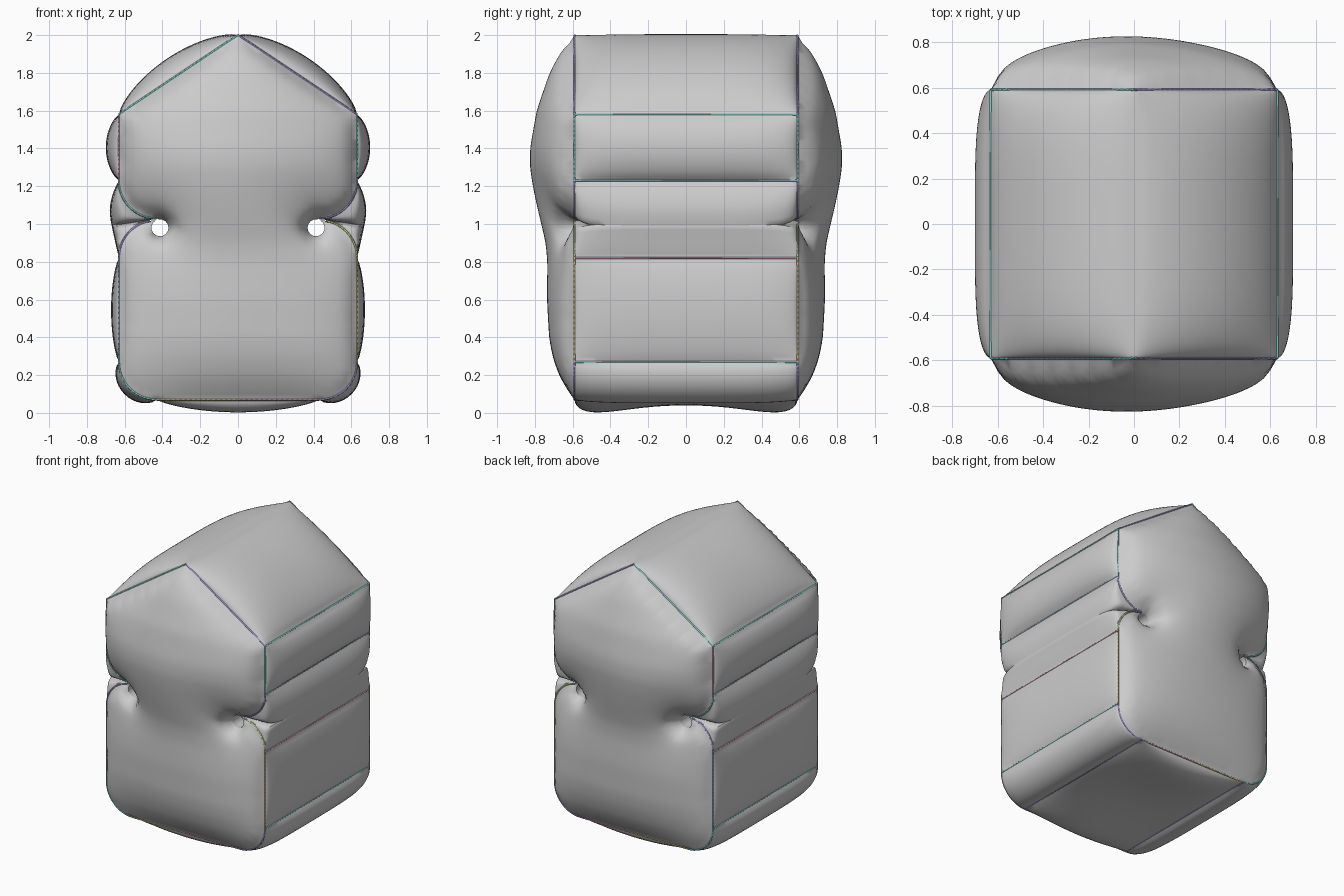
import bpy, bmesh
from math import sin, cos, pi, radians
from mathutils import Vector as V
from mathutils.geometry import delaunay_2d_cdt

if "Cube" in bpy.data.objects:
    bpy.data.objects.remove(bpy.data.objects["Cube"])

D = 0.59      # half depth at the seams
STEP = 0.03   # panel grid spacing


def resample(pts, n):
    """n+1 points evenly spaced along a polyline."""
    pts = [V(p) for p in pts]
    lens = [(b - a).length for a, b in zip(pts, pts[1:])]
    out = []
    for i in range(n + 1):
        d = sum(lens) * i / n
        k = 0
        while k < len(lens) - 1 and d > lens[k]:
            d -= lens[k]
            k += 1
        out.append(pts[k].lerp(pts[k + 1], min(1, d / lens[k])))
    return out


def arc(cx, cz, r, a0, a1, n):
    return [V((cx + r * cos(radians(a0 + (a1 - a0) * i / n)),
               cz + r * sin(radians(a0 + (a1 - a0) * i / n)))) for i in range(n + 1)]


def puff(pts, amp):
    """Push a seam outwards, most in the middle."""
    n = len(pts) - 1
    out = []
    for i, p in enumerate(pts):
        d = pts[min(i + 1, n)] - pts[max(i - 1, 0)]
        t = i / n
        out.append(p + V((-d.y, d.x)).normalized() * amp * (4 * t * (1 - t)) ** 0.75)
    return out


# Right half of the outline, apex to bottom: (seam curve, inflated mid-depth curve)
roof = resample([(0, 2), (0.63, 1.58)], 28)
upper = resample([(0.63, 1.58), (0.63, 1.23)], 14)
notch_top = arc(0.43, 1.23, 0.2, 0, -90, 18)
hole = arc(0.413, 0.98, 0.045, 80, 420, 14)
notch_low = arc(0.43, 0.82, 0.2, 80, 0, 18)
lower = resample([(0.63, 0.82), (0.63, 0.27)], 20)
corner = arc(0.43, 0.27, 0.2, 0, -90, 14)
bottom = resample([(0.43, 0.07), (0, 0.07)], 16)
# The two notch lips meet on one smooth bulge and tuck inside
lip_top = [(0.63, 1.23), (0.652, 1.19), (0.67, 1.14), (0.68, 1.08), (0.675, 1.02),
           (0.664, 0.97), (0.55, 1.0), (0.43, 1.03)]
lip_low = [notch_low[0], (0.55, 1.015), (0.672, 1.005), (0.66, 0.95), (0.645, 0.88), (0.63, 0.82)]
segments = [
    (roof, puff(roof, 0.105)),
    (upper, puff(upper, 0.07)),
    (notch_top, resample(lip_top, 18)),
    (hole, hole),
    (notch_low, resample(lip_low, 18)),
    (lower, puff(lower, 0.042)),
    (corner, puff(corner, 0.042)),
    (bottom, [p - V((0, 0.1 * max(0, 1 - (p.x / 0.43) ** 2) ** 0.8)) for p in bottom]),
]
half = []
for si, (ps, ms) in enumerate(segments):
    for p, m in zip(ps, ms):
        if not half or (p - half[-1][0]).length > 1e-4:
            half.append((p, m, si))
flip = lambda p: V((-p.x, p.y))
loop = half + [(flip(p), flip(m), s) for p, m, s in half[-2:0:-1]]
outline = [p for p, m, s in loop]
N = len(outline)


def inside(x, z):
    hit = False
    for i in range(N):
        a, b = outline[i - 1], outline[i]
        if (a.y > z) != (b.y > z) and x < a.x + (z - a.y) * (b.x - a.x) / (b.y - a.y):
            hit = not hit
    return hit and all((p.x - x) ** 2 + (p.y - z) ** 2 > 0.017 ** 2 for p in outline)


# Triangulate the front panel
grid = [V((i * STEP, 0.07 + j * STEP)) for j in range(1, 65) for i in range(-21, 22)]
grid = [p for p in grid if inside(p.x, p.y)]
pv, _, pf, *_ = delaunay_2d_cdt(outline + grid, [], [list(range(N))], 1, 1e-6)
edge_keys = {(round(p.x, 4), round(p.y, 4)) for p in outline}
near = [set() for _ in pv]
for f in pf:
    for a in f:
        near[a].update(b for b in f if b != a)
free = [i for i, p in enumerate(pv)
        if near[i] and (round(p.x, 4), round(p.y, 4)) not in edge_keys]

# Inflate it: relax a pressure field, then fit the profile of the centre line
weights = {i: [(j, 1 / (pv[i] - pv[j]).length_squared) for j in near[i]] for i in free}
total = {i: sum(w for j, w in weights[i]) for i in free}
u = [0.0] * len(pv)
for _ in range(250):
    for i in free:
        u[i] += 1.85 * ((sum(u[j] * w for j, w in weights[i]) + 6) / total[i] - u[i])
profile = [(0.07, 0), (0.1, 0.025), (0.2, 0.083), (0.3, 0.117), (0.4, 0.135), (0.6, 0.146),
           (0.8, 0.144), (0.9, 0.153), (1.1, 0.2), (1.2, 0.221), (1.3, 0.236), (1.4, 0.236),
           (1.6, 0.201), (1.8, 0.133), (1.9, 0.08), (2.0, 0)]


def height(z):
    for (a, ha), (b, hb) in zip(profile, profile[1:]):
        if z <= b:
            return ha + (hb - ha) * (z - a) / (b - a)
    return 0


row = {}
for i in free:
    k = round(pv[i].y, 3)
    row[k] = max(row.get(k, 1e-9), u[i])
h = [0.0] * len(pv)
for i in free:
    h[i] = height(pv[i].y) * (max(u[i], 0) / row[round(pv[i].y, 3)]) ** 0.5
for _ in range(2):
    h = [0.5 * h[i] + 0.5 * sum(h[j] * w for j, w in weights[i]) / total[i] if i in total else 0
         for i in range(len(pv))]

bm = bmesh.new()
# Front and back panels
for s in (-1, 1):
    vs = [bm.verts.new((p.x, s * (D + h[i]), p.y)) for i, p in enumerate(pv)]
    for f in pf:
        bm.faces.new([vs[i] for i in f])
# Side strip running all the way round
rings = []
K = 32
for k in range(K + 1):
    t = sin(pi / 2 * (2 * k / K - 1))
    f = max(0, 1 - t ** 4) ** 0.5
    rings.append([])
    for p, m, si in loop:
        g = f * (0.3 + 0.9 * t * t) if si == 7 else f ** 0.6 if si in (2, 4) else f
        q = p.lerp(m, g)
        rings[-1].append(bm.verts.new((q.x, t * D, q.y)))
for a, b in zip(rings, rings[1:]):
    for i in range(N):
        bm.faces.new((a[i - 1], a[i], b[i], b[i - 1]))
bmesh.ops.remove_doubles(bm, verts=bm.verts, dist=1e-4)
bmesh.ops.delete(bm, geom=[v for v in bm.verts if not v.link_faces], context='VERTS')
bmesh.ops.recalc_face_normals(bm, faces=bm.faces)
me = bpy.data.meshes.new("inflated_body")
bm.to_mesh(me)
body = bpy.data.objects.new("inflated_body", me)
bpy.context.collection.objects.link(body)
bpy.context.view_layer.objects.active = body
body.select_set(True)
bpy.ops.object.shade_smooth_by_angle(angle=radians(40))

# Thin coloured seam threads
colors = [(0.2, 0.65, 0.6), (0.35, 0.3, 0.65), (0.45, 0.6, 0.2), (0.25, 0.45, 0.6),
          (0.6, 0.5, 0.2), (0.6, 0.3, 0.45)]
mats = []
for c in colors:
    mats.append(bpy.data.materials.new("seam_thread"))
    mats[-1].diffuse_color = (*c, 1)


def seam(pts, ci):
    cu = bpy.data.curves.new("seam", 'CURVE')
    cu.dimensions = '3D'
    cu.bevel_depth = 0.006
    cu.bevel_resolution = 0
    sp = cu.splines.new('POLY')
    sp.points.add(len(pts) - 1)
    for q, p in zip(sp.points, pts):
        q.co = (*p, 1)
    cu.materials.append(mats[ci % len(mats)])
    bpy.context.collection.objects.link(bpy.data.objects.new("seam", cu))


for sx in (1, -1):
    for si, (ps, _) in enumerate(segments):
        if si == 3:
            continue
        for y in (-D, D):
            seam([(sx * p.x, y, p.y) for p in ps], (1, 0, 1, 0, 2, 4, 1, 5)[si] - (sx < 0))
        if si not in (2, 7):
            e = ps[-1]
            seam([(sx * e.x, -D, e.y), (sx * e.x, D, e.y)], (0, 3, 0, 0, 5, 0, 1)[si])
seam([(0, -D, 1.994), (0, D, 1.994)], 2)

for m in bpy.data.materials:
    if m.users and not m.is_grease_pencil:
        m.use_nodes = True
        m.node_tree.nodes["Principled BSDF"].inputs["Base Color"].default_value = m.diffuse_color
